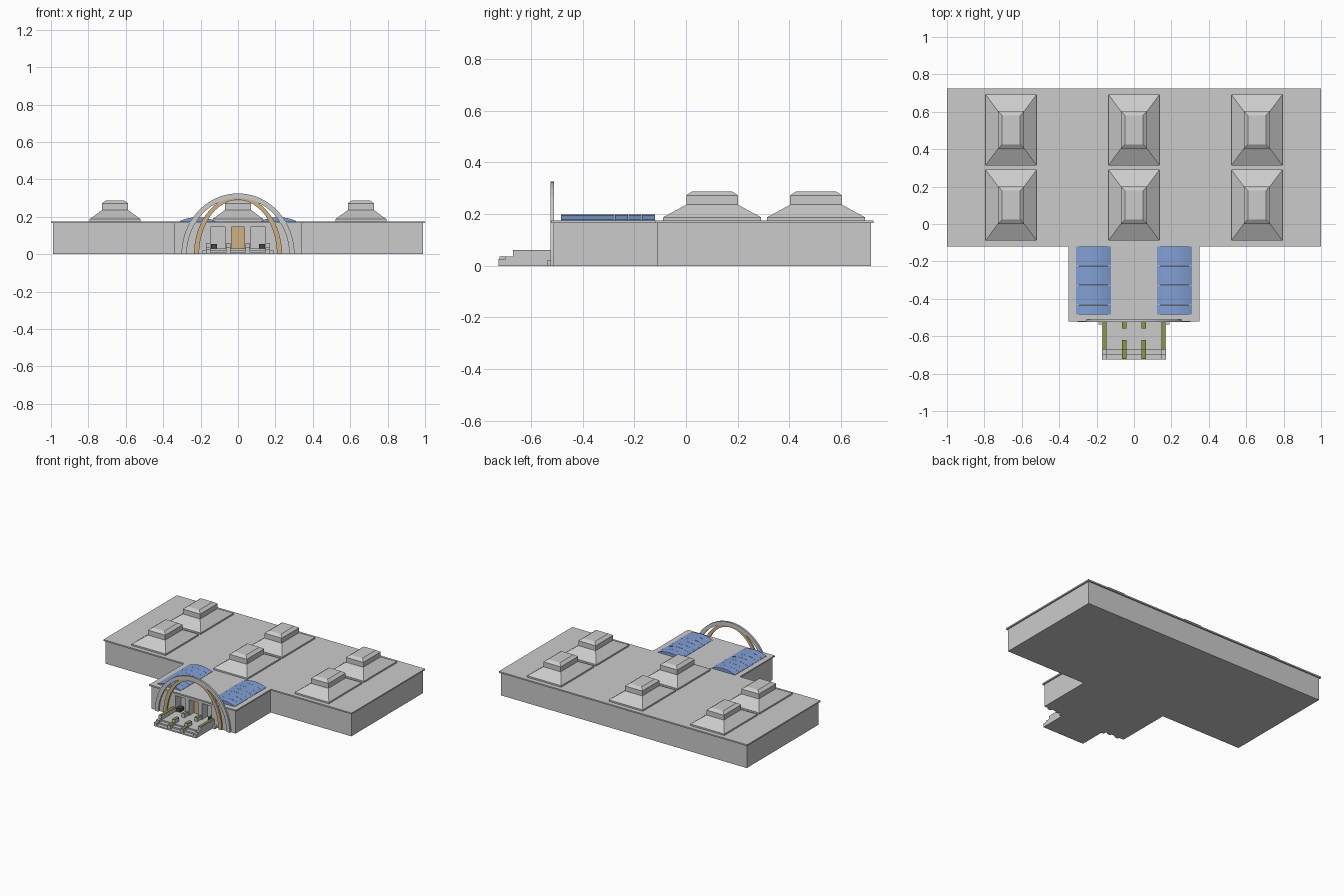
import bpy, bmesh, math

if "Cube" in bpy.data.objects:
    bpy.data.objects.remove(bpy.data.objects["Cube"])

def material(name, rgb):
    m = bpy.data.materials.new(name)
    m.diffuse_color = (*rgb, 1)
    m.use_nodes = True
    m.node_tree.nodes["Principled BSDF"].inputs["Base Color"].default_value = m.diffuse_color
    return m

GREY = material("light grey", (0.60, 0.60, 0.60))
BLUE = material("glass blue", (0.22, 0.35, 0.66))
TAN = material("tan", (0.62, 0.44, 0.23))
OLIVE = material("olive green", (0.26, 0.31, 0.05))
DARK = material("dark grey", (0.06, 0.06, 0.06))

def finish(name, bm, mat):
    bmesh.ops.recalc_face_normals(bm, faces=bm.faces)
    me = bpy.data.meshes.new(name)
    bm.to_mesh(me)
    bm.free()
    me.materials.append(mat)
    ob = bpy.data.objects.new(name, me)
    bpy.context.collection.objects.link(ob)
    return ob

def extrude(name, outline, vec, mat):
    """Solid from a closed outline of 3D points pushed along vec."""
    bm = bmesh.new()
    face = bm.faces.new([bm.verts.new(p) for p in outline])
    out = bmesh.ops.extrude_face_region(bm, geom=[face])
    bmesh.ops.translate(bm, vec=vec, verts=[v for v in out["geom"] if isinstance(v, bmesh.types.BMVert)])
    return finish(name, bm, mat)

def box(name, x0, x1, y0, y1, z0, z1, mat=GREY):
    return extrude(name, [(x0, y0, z0), (x1, y0, z0), (x1, y1, z0), (x0, y1, z0)], (0, 0, z1 - z0), mat)

def tee(name, z0, z1, o):
    """T-shaped plan grown outwards by o."""
    half = [(0.34 + o, -0.512 - o), (0.34 + o, -0.11 - o), (0.99 + o, -0.11 - o), (0.99 + o, 0.715 + o)]
    pts = half + [(-x, y) for x, y in reversed(half)]
    return extrude(name, [(x, y, z0) for x, y in pts], (0, 0, z1 - z0), GREY)

# Building body with three entrance bays cut out
body = tee("building_walls", 0, 0.166, 0)
for x, w in ((-0.108, 0.038), (0, 0.036), (0.108, 0.038)):
    cut = box("bay_cutter", x - w, x + w, -0.6, -0.45, 0.03, 0.146)
    cut.hide_render = True
    cut.hide_viewport = True
    mod = body.modifiers.new("bay", "BOOLEAN")
    mod.operation, mod.solver, mod.object = "DIFFERENCE", "EXACT", cut
tee("roof_slab", 0.166, 0.176, 0.01)
box("door", -0.036, 0.036, -0.457, -0.449, 0.03, 0.146, TAN)

# Roof lanterns: stacked rectangular rings
def lantern(cx, cy):
    bm = bmesh.new()
    prev = None
    for hx, hy, z in ((0.137, 0.19, 0.175), (0.137, 0.19, 0.187), (0.07, 0.1, 0.236),
                      (0.07, 0.1, 0.272), (0.048, 0.077, 0.288)):
        ring = [bm.verts.new((cx + sx * hx, cy + sy * hy, z))
                for sx, sy in ((-1, -1), (1, -1), (1, 1), (-1, 1))]
        if prev:
            for i in range(4):
                j = (i + 1) % 4
                bm.faces.new((prev[i], prev[j], ring[j], ring[i]))
        else:
            bm.faces.new(ring)
        prev = ring
    bm.faces.new(prev)
    finish("roof_lantern", bm, GREY)

for cx in (-0.657, 0, 0.657):
    for cy in (0.101, 0.503):
        lantern(cx, cy)

# Blue barrel vaults, seven panels each
N = 8
for s in (-1, 1):
    for k in range(7):
        y0 = -0.483 + k * 0.052
        arc = [(s * 0.217 + 0.094 * (2 * i / N - 1), y0, 0.178 + 0.02 * (1 - (2 * i / N - 1) ** 2))
               for i in range(N + 1)]
        base = [(arc[-1][0], y0, 0.174), (arc[0][0], y0, 0.174)]
        extrude("barrel_skylight", arc + base, (0, 0.0512, 0), BLUE)

# Entrance arches
def arch(name, rx, rz, rx2, rz2, y0, y1, mat):
    n = 40
    def arc(a, b):
        return [(a * math.cos(math.pi * i / n), y0, b * math.sin(math.pi * i / n)) for i in range(n + 1)]
    extrude(name, arc(rx, rz) + arc(rx2, rz2)[::-1], (0, y1 - y0, 0), mat)

arch("outer_arch", 0.302, 0.325, 0.274, 0.299, -0.525, -0.511, GREY)
arch("inner_arch", 0.235, 0.309, 0.208, 0.290, -0.524, -0.512, TAN)

# Steps
for y, z in ((-0.725, 0.01), (-0.698, 0.02), (-0.67, 0.03)):
    box("step", -0.17, 0.17, y, -0.505, 0, z)

# Side walls, green strips, railings and dark bay boxes on both sides
for s in (-1, 1):
    def side(name, a, b, *rest):
        box(name, min(s * a, s * b), max(s * a, s * b), *rest)
    side("stair_cheek_low", 0.148, 0.17, -0.725, -0.698, 0, 0.027)
    side("stair_cheek_mid", 0.148, 0.17, -0.698, -0.67, 0, 0.036)
    side("stair_cheek_high", 0.146, 0.17, -0.67, -0.51, 0, 0.059)
    side("cheek_green_strip", 0.146, 0.166, -0.67, -0.512, 0.058, 0.061, OLIVE)
    side("entrance_plinth", 0.15, 0.19, -0.537, -0.505, 0, 0.02)
    for y0, y1, z in ((-0.722, -0.67, 0.033), (-0.67, -0.62, 0.055), (-0.56, -0.512, 0.055)):
        side("middle_divider", 0.04, 0.063, y0, y1, 0, z)
        side("divider_green_strip", 0.04, 0.063, y0, y1, z, z + 0.003, OLIVE)
    side("dark_bay_box", 0.112, 0.144, -0.505, -0.46, 0.03, 0.055, DARK)
